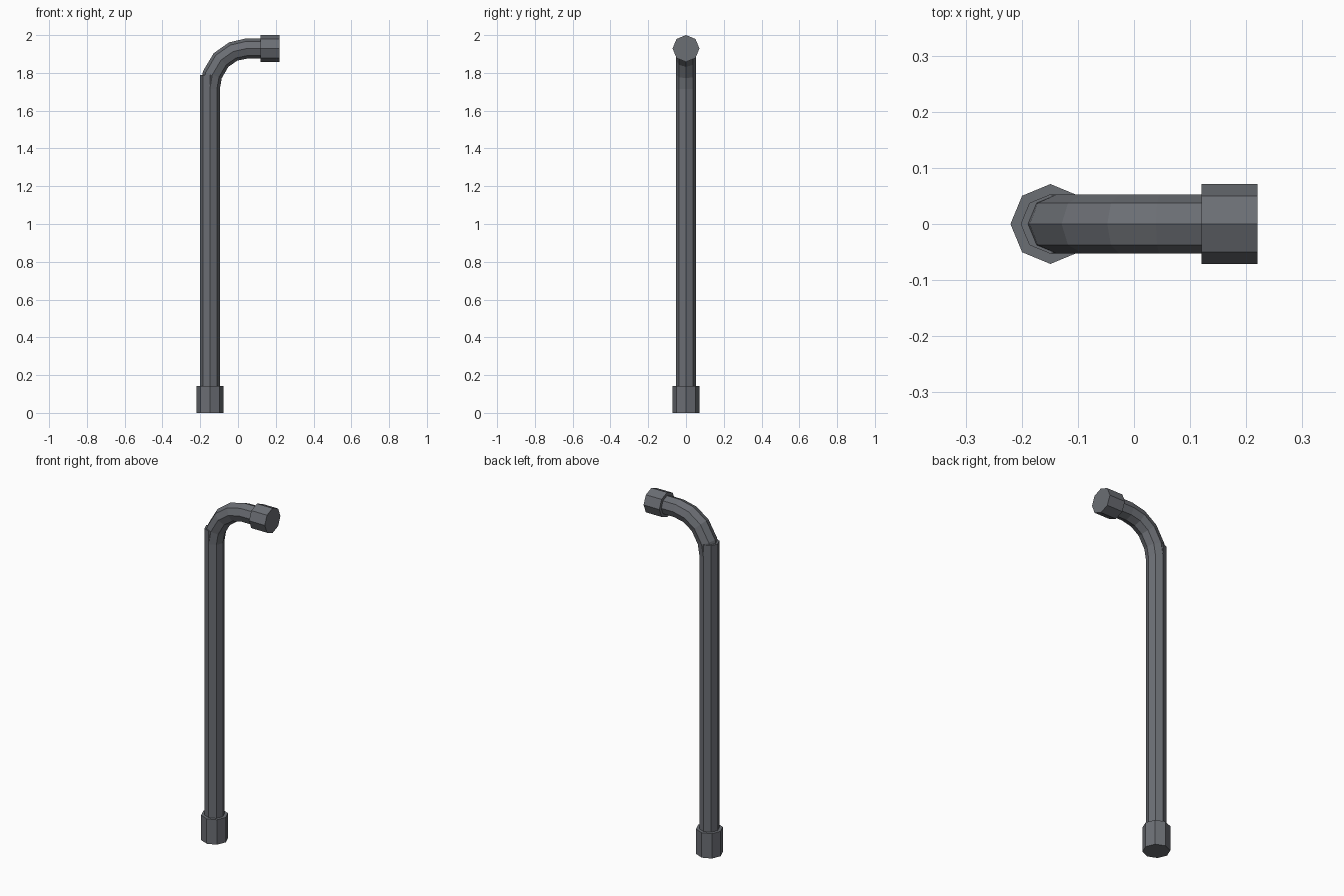
import bpy, bmesh, math
from mathutils import Vector

if "Cube" in bpy.data.objects:
    bpy.data.objects.remove(bpy.data.objects["Cube"])

SIDES = 8
PIPE_R, COLLAR_R = 0.053, 0.0712
POST_X, ARM_Z = -0.149, 1.929

metal = bpy.data.materials.new("dark_grey_metal")
metal.diffuse_color = (0.147, 0.156, 0.174, 1)
metal.use_nodes = True
metal.node_tree.nodes["Principled BSDF"].inputs["Base Color"].default_value = metal.diffuse_color


def tube(name, path, radius):
    """Capped eight-sided tube swept along (x, z) points, with a corner on each axis."""
    pts = [Vector((x, 0, z)) for x, z in path]
    bm = bmesh.new()
    rings = []
    for i, p in enumerate(pts):
        if i == 0:
            t = Vector((0, 0, 1)) if len(pts) > 2 else pts[1] - p
        elif i == len(pts) - 1:
            t = Vector((1, 0, 0)) if len(pts) > 2 else p - pts[i - 1]
        else:
            t = (pts[i + 1] - p).normalized() + (p - pts[i - 1]).normalized()
        t.normalize()
        side = Vector((0, 1, 0))
        out = side.cross(t)
        rings.append([bm.verts.new(p + radius * (math.cos(a) * out + math.sin(a) * side))
                      for a in (2 * math.pi * k / SIDES for k in range(SIDES))])
    for a, b in zip(rings, rings[1:]):
        for k in range(SIDES):
            n = (k + 1) % SIDES
            bm.faces.new((a[k], a[n], b[n], b[k]))
    bm.faces.new(rings[0][::-1])
    bm.faces.new(rings[-1])
    bmesh.ops.recalc_face_normals(bm, faces=bm.faces)
    mesh = bpy.data.meshes.new(name)
    bm.to_mesh(mesh)
    bm.free()
    mesh.materials.append(metal)
    obj = bpy.data.objects.new(name, mesh)
    bpy.context.collection.objects.link(obj)
    return obj


# Upright pipe and its foot collar
tube("upright_pipe", [(POST_X, 0.02), (POST_X, 1.79)], PIPE_R)
tube("foot_collar", [(POST_X, 0), (POST_X, 0.143)], COLLAR_R)

# Curved elbow running into the outlet collar
tube("elbow_pipe", [(POST_X, 1.715), (-0.136, 1.79), (-0.09, 1.868),
                    (-0.026, 1.913), (0.045, ARM_Z), (0.14, ARM_Z)], PIPE_R)
tube("outlet_collar", [(0.12, ARM_Z), (0.22, ARM_Z)], COLLAR_R)
